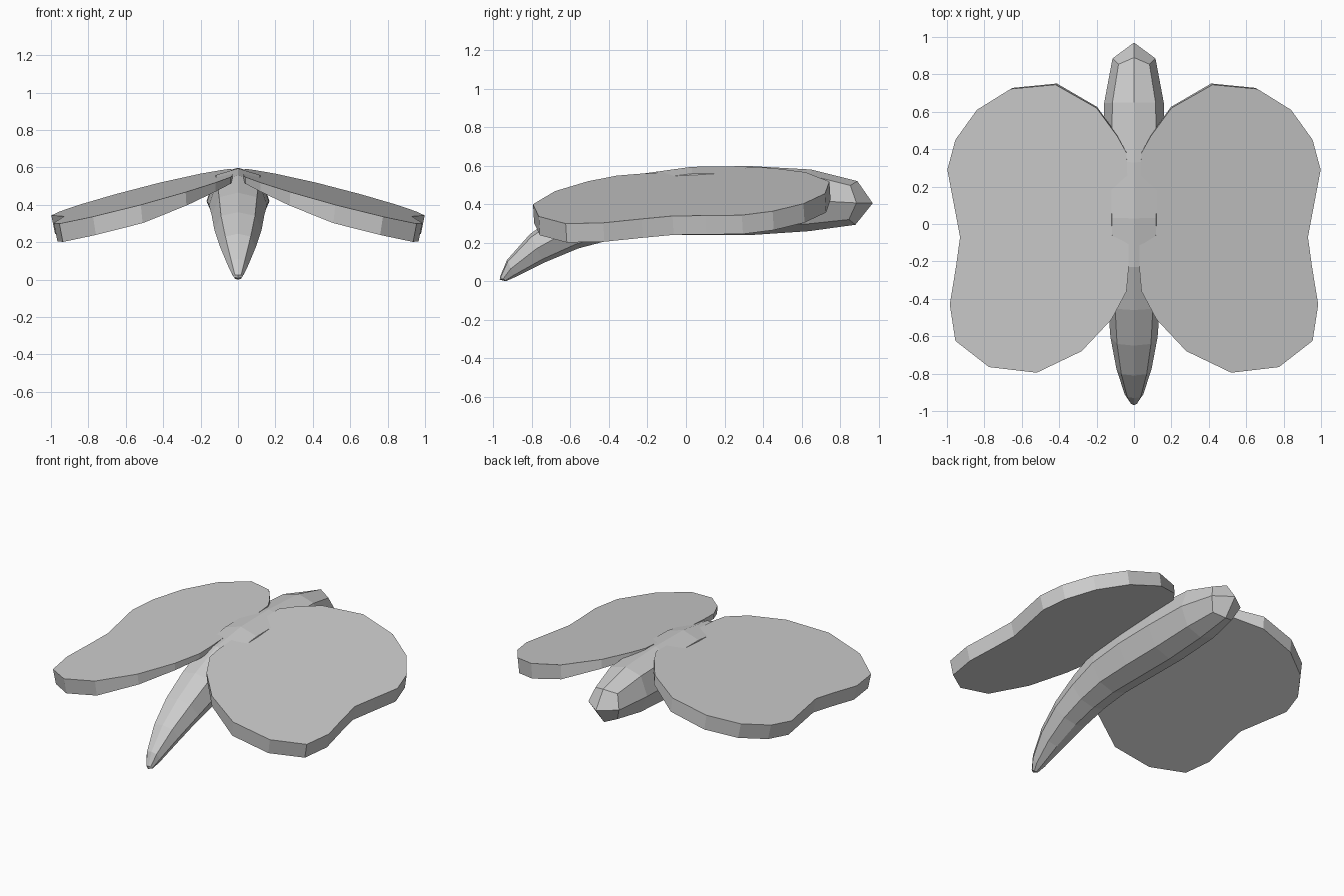
import bpy, bmesh
from mathutils import Vector

if "Cube" in bpy.data.objects:
    bpy.data.objects.remove(bpy.data.objects["Cube"])


def make_object(name, bm):
    bmesh.ops.recalc_face_normals(bm, faces=bm.faces[:])
    mesh = bpy.data.meshes.new(name)
    bm.to_mesh(mesh)
    bm.free()
    obj = bpy.data.objects.new(name, mesh)
    bpy.context.collection.objects.link(obj)
    return obj


# Body: eight-sided rings lofted along a drooping spine
# each ring: top y, top z, bottom y, bottom z, half width
rings = [
    (0.89, 0.52, 0.88, 0.293, 0.115),
    (0.65, 0.58, 0.64, 0.26, 0.16),
    (0.33, 0.598, 0.34, 0.24, 0.168),
    (0.03, 0.594, 0.06, 0.24, 0.165),
    (-0.23, 0.558, -0.20, 0.24, 0.155),
    (-0.46, 0.465, -0.39, 0.215, 0.14),
    (-0.65, 0.36, -0.56, 0.17, 0.126),
    (-0.81, 0.245, -0.74, 0.095, 0.094),
    (-0.93, 0.11, -0.89, 0.02, 0.05),
    (-0.965, 0.025, -0.935, 0.0, 0.022),
]
# across-width factor, down-height fraction
section = [(0, 0), (0.72, 0.1), (1, 0.5), (0.66, 0.88),
           (0, 1), (-0.66, 0.88), (-1, 0.5), (-0.72, 0.1)]
bm = bmesh.new()
loops = []
for ty, tz, by, bz, w in rings:
    top, bottom = Vector((0, ty, tz)), Vector((0, by, bz))
    loops.append([bm.verts.new(top.lerp(bottom, t) + Vector((w * s, 0, 0)))
                  for s, t in section])
n = len(section)
for a, b in zip(loops, loops[1:]):
    for i in range(n):
        j = (i + 1) % n
        bm.faces.new((a[i], a[j], b[j], b[i]))
# Nose and tail caps: four facets each; the nose corners are set back
for i in range(1, n, 2):
    loops[0][i].co.y -= 0.035
nose = bm.verts.new((0, 0.97, 0.405))
tail = bm.verts.new((0, -0.968, 0.008))
for tip, ring in ((nose, loops[0]), (tail, loops[-1])):
    for i in range(0, n, 2):
        bm.faces.new((tip, ring[i], ring[i + 1], ring[(i + 2) % n]))
make_object("body", bm)

# Wings: flat outline on a sloping plane, thinning towards the root, mirrored
outline = [(0.04, 0.38), (0.09, 0.47), (0.2, 0.62), (0.42, 0.745), (0.66, 0.722),
           (0.84, 0.61), (0.955, 0.45), (0.998, 0.29), (0.962, 0.1), (0.93, -0.07),
           (0.952, -0.23), (0.985, -0.43), (0.955, -0.625), (0.775, -0.765),
           (0.52, -0.795), (0.28, -0.68), (0.12, -0.51), (0.04, -0.36),
           (0.03, -0.25), (0.03, 0.1)]
for name, side in (("right_wing", 1), ("left_wing", -1)):
    bm = bmesh.new()
    top, low = [], []
    for x, y in outline:
        z = 0.58 - 0.255 * x + 0.06 * y
        depth = 0.03 + 0.068 * min(1, x / 0.45)
        top.append(bm.verts.new((side * x, y, z)))
        low.append(bm.verts.new((side * (x - 0.2 * depth * x), y + 0.006, z - depth)))
    bm.faces.new(top)
    bm.faces.new(low[::-1])
    for i in range(len(top)):
        j = (i + 1) % len(top)
        bm.faces.new((top[i], low[i], low[j], top[j]))
    make_object(name, bm)
